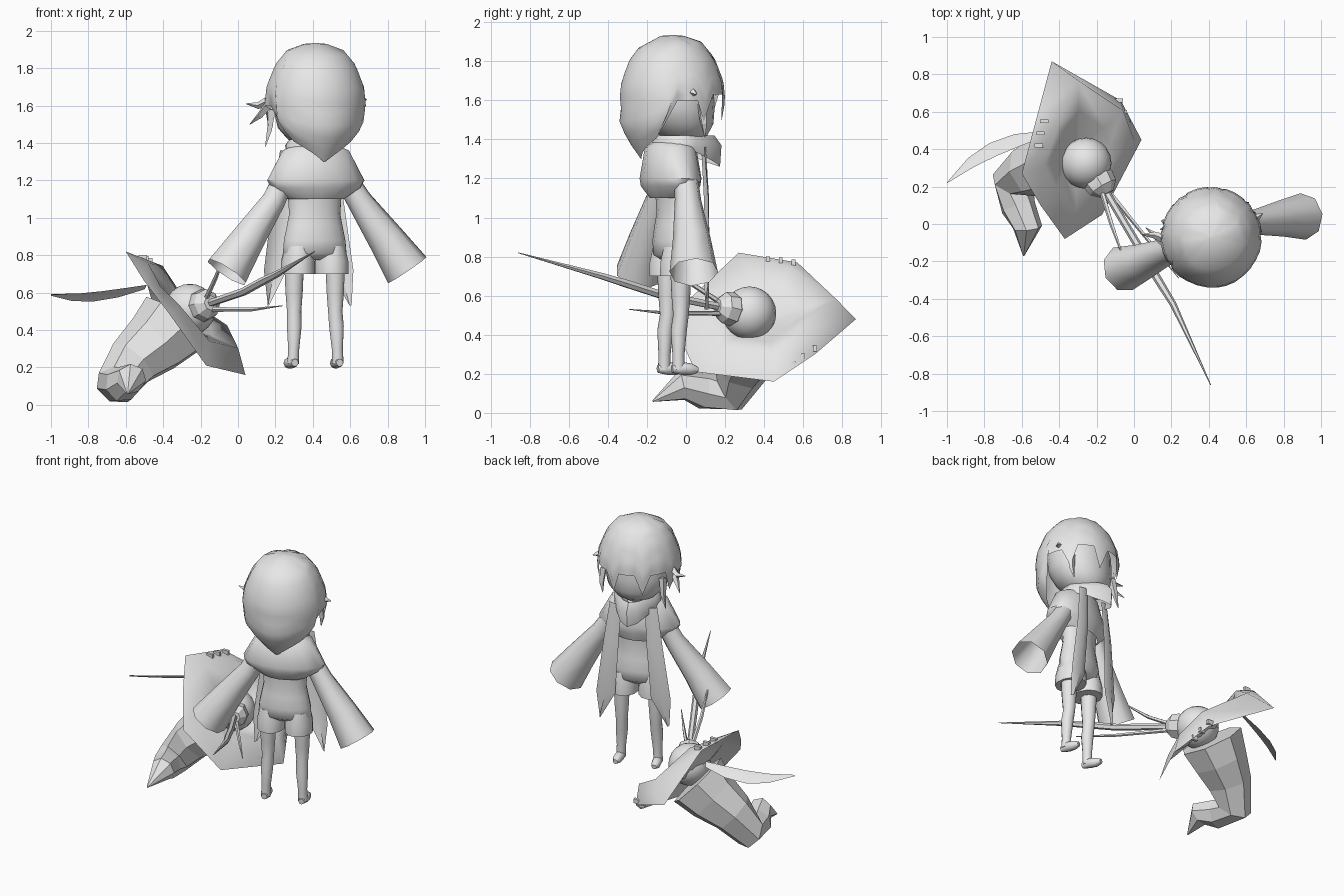
import bpy, math
from mathutils import Vector, Matrix

cube = bpy.data.objects.get("Cube")
if cube:
    bpy.data.objects.remove(cube, do_unlink=True)

GREY = bpy.data.materials.new("plain grey")
GREY.use_nodes = True
GREY.diffuse_color = (0.8, 0.8, 0.8, 1)
GREY.node_tree.nodes["Principled BSDF"].inputs["Base Color"].default_value = (0.8, 0.8, 0.8, 1)

# The figure is turned slightly about its own upright axis
BODY = Matrix.Translation((0.41, -0.06, 0)) @ Matrix.Rotation(math.radians(17), 4, "Z")


def finish(obj, name, smooth):
    obj.name = name
    obj.data.materials.clear()
    obj.data.materials.append(GREY)
    bpy.ops.object.select_all(action="DESELECT")
    obj.select_set(True)
    bpy.context.view_layer.objects.active = obj
    if smooth:
        bpy.ops.object.shade_smooth_by_angle(angle=math.radians(smooth))
    return obj


def skin(name, rows, loop=True, caps=(False, False), matrix=None, smooth=50):
    """Join rows of points into one surface."""
    n = len(rows[0])
    verts = [matrix @ Vector(p) if matrix else Vector(p) for row in rows for p in row]
    faces = []
    for r in range(len(rows) - 1):
        for i in range(n if loop else n - 1):
            j = (i + 1) % n
            faces.append((r * n + i, r * n + j, r * n + n + j, r * n + n + i))
    if caps[0]:
        faces.append(tuple(reversed(range(n))))
    if caps[1]:
        faces.append(tuple(range(len(verts) - n, len(verts))))
    mesh = bpy.data.meshes.new(name)
    mesh.from_pydata([tuple(v) for v in verts], [], faces)
    mesh.validate()
    obj = bpy.data.objects.new(name, mesh)
    bpy.context.collection.objects.link(obj)
    return finish(obj, name, smooth)


def tube(name, path, radii, sides=8, caps=(True, True), matrix=None, smooth=50):
    """Round section carried along a path without twisting."""
    pts = [Vector(p) for p in path]
    rows, q, old = [], None, None
    for k, p in enumerate(pts):
        t = (pts[min(k + 1, len(pts) - 1)] - pts[max(k - 1, 0)]).normalized()
        q = t.to_track_quat("Z", "Y") if q is None else old.rotation_difference(t) @ q
        old = t
        ring = [math.tau * i / sides for i in range(sides)]
        rows.append([p + q @ Vector((math.cos(a), math.sin(a), 0)) * radii[k] for a in ring])
    return skin(name, rows, True, caps, matrix, smooth)


def lathe(name, profile, sides=16, caps=(True, True), center=0.0):
    """Oval sections given as height, half width, half depth, forward shift."""
    rows = [[(center + w * math.cos(math.tau * i / sides), s + d * math.sin(math.tau * i / sides), z)
             for i in range(sides)] for z, w, d, s in profile]
    return skin(name, rows, True, caps, BODY)


def lerp_profile(profile, z):
    for (z1, r1), (z2, r2) in zip(profile, profile[1:]):
        if z2 <= z <= z1:
            return r1 + (r2 - r1) * (z1 - z) / (z1 - z2)
    return profile[-1][1]


# Torso running down into the hips, and capelet
lathe("torso", [(0.775, 0.15, 0.05, 0), (0.81, 0.178, 0.098, 0), (0.88, 0.172, 0.105, 0),
                (0.96, 0.155, 0.095, 0), (1.02, 0.143, 0.085, 0), (1.12, 0.15, 0.09, 0),
                (1.25, 0.17, 0.1, 0), (1.38, 0.08, 0.07, 0)])
lathe("capelet", [(1.4, 0.09, 0.08, -0.01), (1.36, 0.185, 0.125, -0.02), (1.2, 0.272, 0.145, -0.02),
                  (1.16, 0.25, 0.14, -0.02), (1.1, 0.16, 0.11, -0.01)], caps=(True, False))
lathe("neck", [(1.3, 0.06, 0.06, 0), (1.46, 0.06, 0.06, 0)])
for side, label in ((1, "left"), (-1, "right")):
    lathe(label + "_shorts_leg", [(0.70, 0.09, 0.105, 0), (0.77, 0.09, 0.103, 0), (0.85, 0.07, 0.085, 0)],
          12, center=side * 0.094)
    # Leg and foot
    tube(label + "_leg", [(side * 0.115, 0, 0.75), (side * 0.115, 0, 0.6), (side * 0.115, 0, 0.5),
                          (side * 0.118, -0.012, 0.42), (side * 0.122, -0.015, 0.3), (side * 0.125, -0.015, 0.22)],
         [0.055, 0.048, 0.04, 0.041, 0.031, 0.032], 10, matrix=BODY)
    tube(label + "_foot", [(side * 0.125, -0.05, 0.225), (side * 0.125, 0, 0.228),
                           (side * 0.13, 0.05, 0.223), (side * 0.13, 0.085, 0.22)],
         [0.02, 0.033, 0.03, 0.016], 8, matrix=BODY)

# Wide sleeves
for label, path in (("left", [(0.57, 0.0, 1.22), (0.65, 0.01, 1.09), (0.79, 0.03, 0.89), (0.905, 0.04, 0.72)]),
                    ("right", [(0.25, -0.11, 1.22), (0.19, -0.14, 1.09), (0.05, -0.2, 0.88), (-0.06, -0.24, 0.71)])):
    tube(label + "_sleeve", path, [0.06, 0.068, 0.098, 0.125], 8, (True, False))

# Scarf wrapped round the neck, dipping to a point at the front
rows = []
for height, radius, dip in ((1.38, 0.08, 0.0), (1.42, 0.13, 0.0), (1.39, 0.155, 0.02), (1.34, 0.15, 0.08)):
    row = []
    for i in range(16):
        a = math.tau * i / 16
        front = max(0, math.sin(a)) ** 3
        row.append((radius * math.cos(a), 0.02 + radius * (0.85 + 0.65 * front) * math.sin(a), height - dip * front))
    rows.append(row)
skin("scarf", rows, matrix=BODY)

# Scarf tails
for side, label in ((1, "left"), (-1, "right")):
    tail = [[(side * (x - w), y, z), (side * x, y + 0.012, z), (side * (x + w), y - 0.01, z)]
            for x, w, y, z in ((0.12, 0.04, 0.12, 1.36), (0.145, 0.052, 0.13, 1.1),
                               (0.185, 0.065, 0.12, 0.72), (0.23, 0.004, 0.1, 0.53))]
    skin(label + "_scarf_tail", tail, loop=False, matrix=BODY)

# Face
lathe("face", [(1.38, 0.05, 0.05, 0.06), (1.42, 0.13, 0.12, 0.05), (1.48, 0.19, 0.17, 0.03),
               (1.56, 0.215, 0.195, 0.01), (1.68, 0.22, 0.2, 0), (1.8, 0.17, 0.16, 0)], 20)

# Hair cap: long point at the back, open cheeks, jagged fringe in front
HAIR = [(1.93, 0.06), (1.91, 0.14), (1.82, 0.215), (1.7, 0.262), (1.6, 0.272),
        (1.49, 0.252), (1.4, 0.165), (1.29, 0.03)]
COUNT = 32
hems = []
for i in range(COUNT):
    a = math.tau * i / COUNT
    f = math.sin(a)
    if f > 0.3:
        hems.append(1.49 if i % 4 == 2 else 1.63)
    elif f > -0.25:
        hems.append(1.6)
    else:
        hems.append(1.43 - 0.13 * ((-f - 0.25) / 0.75))
rows = [[(0, -0.01, 1.935)] * COUNT]
for k in range(11):
    row = []
    for i, hem in enumerate(hems):
        a = math.tau * i / COUNT
        z = 1.93 - (1.93 - hem) * k / 10
        r = lerp_profile(HAIR, z)
        shift = -0.01 - (0.13 * max(0, 1.53 - z) / 0.24 if math.sin(a) < 0 else 0)
        row.append((r * math.cos(a), shift + r * math.sin(a), z))
    rows.append(row)
skin("hair", rows, matrix=BODY)

# Loose locks at the sides
for n, (root, mid, tip) in enumerate([
        ((-0.25, 0.06, 1.62), (-0.29, 0.09, 1.6), (-0.35, 0.11, 1.61)),
        ((-0.25, 0.04, 1.6), (-0.28, 0.08, 1.55), (-0.32, 0.14, 1.5)),
        ((-0.2, 0.12, 1.58), (-0.21, 0.14, 1.47), (-0.23, 0.15, 1.38)),
        ((0.25, 0.02, 1.64), (0.27, 0.02, 1.64), (0.3, 0.03, 1.63)),
        ((0.21, 0.08, 1.58), (0.22, 0.09, 1.48), (0.21, 0.1, 1.41))]):
    tube("hair_lock_%d" % (n + 1), [root, mid, tip], [0.025, 0.018, 0.002], 4, matrix=BODY, smooth=0)

# Long handle with two thin side strands
tube("handle", [(0.41, -0.86, 0.82), (0.21, -0.43, 0.7), (0.13, -0.3, 0.66), (0.03, -0.13, 0.605), (-0.16, 0.19, 0.54)],
     [0.002, 0.018, 0.022, 0.022, 0.02], 6)
tube("lower_strand", [(0.24, -0.29, 0.53), (0.08, -0.09, 0.51), (-0.14, 0.18, 0.51)], [0.002, 0.01, 0.014], 5)
tube("upper_strand", [(-0.06, -0.17, 0.83), (-0.12, 0.0, 0.68), (-0.18, 0.2, 0.55)], [0.004, 0.012, 0.014], 5)

# Socket and ball
tube("socket", [(-0.145, 0.16, 0.545), (-0.165, 0.195, 0.54), (-0.19, 0.235, 0.53), (-0.225, 0.285, 0.52)],
     [0.04, 0.08, 0.088, 0.06], 8, smooth=30)
bpy.ops.mesh.primitive_uv_sphere_add(segments=20, ring_count=12, radius=0.137, location=(-0.257, 0.325, 0.51))
finish(bpy.context.object, "ball", 60)

# Wide brim: drooping rim, swollen middle, sunk towards the ball
outer = [Vector(p) for p in ((-0.6, 0.27, 0.82), (-0.52, 0.57, 0.77), (-0.44, 0.87, 0.48), (-0.07, 0.66, 0.3),
                             (0.04, 0.45, 0.16), (-0.17, 0.05, 0.21), (-0.37, -0.08, 0.49), (-0.5, 0.1, 0.66))]
swell = [0.07, 0.1, 0.17, 0.13, 0.1, 0.1, 0.08, 0.06]
middle = Vector((-0.34, 0.37, 0.42))
normal = Vector((0.67, 0.22, 0.71))
rows = [outer] + [[middle.lerp(p, t) + normal * rise * s for p, s in zip(outer, swell)]
                  for t, rise in ((0.72, 1.0), (0.42, 0.75), (0.05, 0.3))]
skin("brim", rows, caps=(False, True), smooth=80)

# Crooked faceted crown ending in a bent tip
tube("crown", [(-0.34, 0.36, 0.43), (-0.44, 0.33, 0.33), (-0.56, 0.28, 0.23), (-0.65, 0.22, 0.105),
               (-0.62, 0.09, 0.11), (-0.57, -0.02, 0.14), (-0.59, -0.17, 0.06)],
     [0.21, 0.18, 0.145, 0.115, 0.095, 0.08, 0.004], 7, smooth=0)

# Feather
feather = [[Vector(c) + Vector((0.02, -0.03, 0.025)) * w, Vector(c) + Vector((0, 0, 0.008)),
            Vector(c) - Vector((0.02, -0.03, 0.025)) * w]
           for c, w in (((-1, 0.22, 0.585), 0.05), ((-0.87, 0.33, 0.575), 0.8), ((-0.75, 0.4, 0.58), 1.1),
                        ((-0.62, 0.45, 0.6), 1), ((-0.49, 0.48, 0.63), 0.5))]
skin("feather", feather, loop=False)

# Stitches along the brim edge
for n, p in enumerate([(-0.51, 0.42, 0.785), (-0.5, 0.485, 0.78), (-0.48, 0.55, 0.77),
                       (-0.08, 0.66, 0.33), (-0.06, 0.6, 0.29), (-0.04, 0.55, 0.25)]):
    bpy.ops.mesh.primitive_cube_add(size=1, location=p)
    bpy.context.object.scale = (0.045, 0.02, 0.03)
    finish(bpy.context.object, "stitch_%d" % (n + 1), 0)
